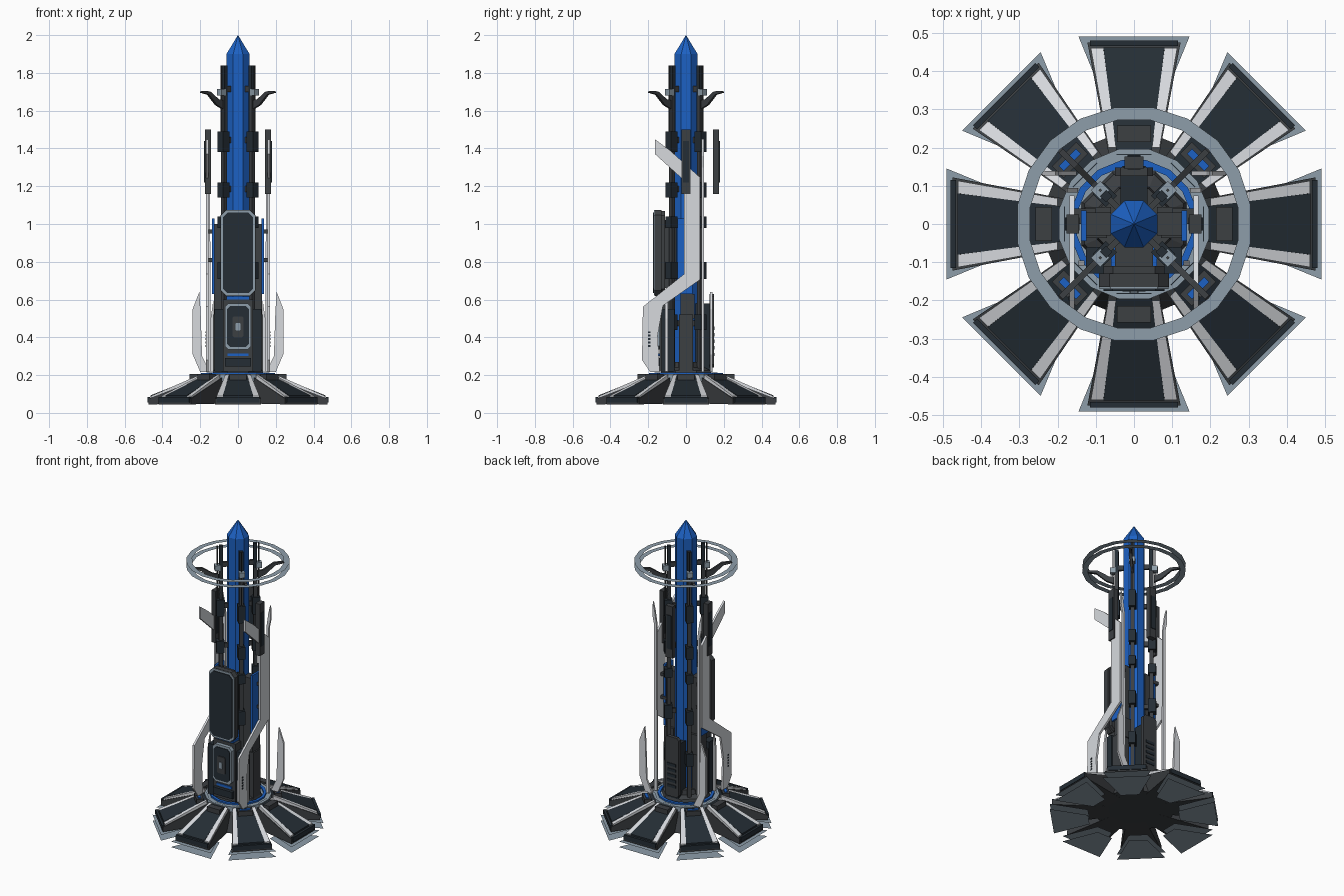
import bpy, bmesh, math
from mathutils import Matrix, Vector

if "Cube" in bpy.data.objects:
    bpy.data.objects.remove(bpy.data.objects["Cube"])


def material(name, r, g, b):
    m = bpy.data.materials.new(name)
    m.diffuse_color = (r, g, b, 1)
    m.use_nodes = True
    m.node_tree.nodes["Principled BSDF"].inputs["Base Color"].default_value = m.diffuse_color
    return m


BLUE = material("blue", 0.012, 0.12, 0.55)
DARK = material("dark_panel", 0.018, 0.027, 0.036)
CHAR = material("charcoal", 0.045, 0.05, 0.055)
SILVER = material("silver", 0.68, 0.7, 0.73)
SLATE = material("slate", 0.27, 0.34, 0.4)


def mesh(name, verts, faces, mat, ang=0):
    """Mesh object, turned by ang degrees about the tower axis."""
    bm = bmesh.new()
    rot = Matrix.Rotation(math.radians(ang), 3, 'Z')
    vs = [bm.verts.new(rot @ Vector(v)) for v in verts]
    for f in faces:
        bm.faces.new([vs[i] for i in f])
    bmesh.ops.recalc_face_normals(bm, faces=bm.faces)
    me = bpy.data.meshes.new(name)
    bm.to_mesh(me)
    bm.free()
    me.materials.append(mat)
    ob = bpy.data.objects.new(name, me)
    bpy.context.collection.objects.link(ob)
    return ob


def loft(name, loops, mat, ang=0, caps=True):
    """Skin a list of closed loops with equal point counts."""
    n = len(loops[0])
    faces = [(k * n + i, k * n + (i + 1) % n, (k + 1) * n + (i + 1) % n, (k + 1) * n + i)
             for k in range(len(loops) - 1) for i in range(n)]
    if caps:
        faces += [tuple(range(n)), tuple(range((len(loops) - 1) * n, len(loops) * n))]
    return mesh(name, [p for l in loops for p in l], faces, mat, ang)


def prism(name, pts, axis, lo, hi, mat, ang=0):
    """Extrude a 2D outline along x (pts = y,z) or y (pts = x,z)."""
    put = (lambda p, d: (d, p[0], p[1])) if axis == 'x' else (lambda p, d: (p[0], d, p[1]))
    return loft(name, [[put(p, d) for p in pts] for d in (lo, hi)], mat, ang)


def box(name, x, y, z, mat, ang=0):
    """Box from (lo, hi) ranges."""
    return prism(name, [(x[0], z[0]), (x[1], z[0]), (x[1], z[1]), (x[0], z[1])], 'y', *y, mat, ang)


def lathe(name, prof, n, mat, caps=True):
    off = math.pi / n
    return loft(name, [[(r * math.cos(off + 2 * math.pi * i / n), r * math.sin(off + 2 * math.pi * i / n), z)
                        for i in range(n)] for r, z in prof], mat, caps=caps)


def wedge(name, outer, inner, mat, ang):
    """Tapering slab pointing to -y; each end is (radius, x0, x1, z0, z1)."""
    return loft(name, [[(a, -r, c), (b, -r, c), (b, -r, d), (a, -r, d)]
                       for r, a, b, c, d in (outer, inner)], mat, ang)


def chamfered(w, z0, z1, c):
    return [(-w + c, z0), (w - c, z0), (w, z0 + c), (w, z1 - c),
            (w - c, z1), (-w + c, z1), (-w, z1 - c), (-w, z0 + c)]


# Central faceted spire
lathe("spire", [(0.066, 0.22), (0.066, 1.9), (0.0006, 2.0)], 8, BLUE)

# Foundation and collar rings
lathe("foundation", [(0.24, 0.05), (0.2, 0.13), (0.17, 0.2)], 16, CHAR)
lathe("silver_collar", [(0.165, 0.17), (0.2, 0.17), (0.2, 0.205), (0.165, 0.205)], 16, SLATE)
lathe("blue_collar", [(0.17, 0.2), (0.17, 0.215), (0.152, 0.215), (0.152, 0.2)], 16, BLUE)
lathe("core_foot", [(0.15, 0.2), (0.14, 0.225), (0.105, 0.24), (0.1, 0.27)], 8, CHAR)

# Eight base petals with trim strips, edge lip, layered flat sheets and inner block
for i in range(8):
    a = i * 45
    wedge("petal", (0.475, -0.122, 0.122, 0.045, 0.075), (0.15, -0.06, 0.06, 0.05, 0.2), CHAR, a)
    wedge("petal_panel", (0.462, -0.08, 0.08, 0.07, 0.093), (0.18, -0.045, 0.045, 0.17, 0.206), DARK, a)
    for s in (-1, 1):
        wedge("petal_strip", (0.46, s * 0.08, s * 0.113, 0.07, 0.09), (0.2, s * 0.047, s * 0.067, 0.17, 0.203), SILVER, a)
    box("petal_lip", (-0.115, 0.115), (-0.48, -0.465), (0.055, 0.085), DARK, a)
    for z in (0, 0.037):
        mesh("base_sheet", [(-0.145, -0.49, z), (0.145, -0.49, z), (0.055, -0.27, z), (-0.055, -0.27, z)],
             [(0, 1, 2, 3)], SLATE, a)
    box("petal_block", (-0.045, 0.045), (-0.258, -0.215), (0.15, 0.205), CHAR, a)
    if i % 2:
        box("petal_light", (-0.032, 0.032), (-0.246, -0.228), (0.2, 0.21), BLUE, a)

# Four slim diagonal rails with clamps, cubes, rods and swept fins
for a in (45, 135, 225, 315):
    box("rail", (-0.012, 0.012), (-0.116, -0.094), (0.22, 1.68), CHAR, a)
    box("rail_top", (-0.012, 0.012), (-0.114, -0.092), (1.42, 1.84), DARK, a)
    for z0, z1 in ((0.44, 0.52), (0.71, 0.8), (0.98, 1.04), (1.14, 1.22), (1.38, 1.49)):
        box("rail_clamp", (-0.021, 0.021), (-0.132, -0.084), (z0, z1), DARK, a)
    for z in (0.46, 0.74, 1.17, 1.43, 1.7):
        box("rail_stub", (-0.008, 0.008), (-0.1, -0.055), (z, z + 0.03), CHAR, a)
    box("rail_cube", (-0.017, 0.017), (-0.142, -0.108), (1.68, 1.715), SLATE, a)
    box("rod", (-0.003, 0.003), (-0.128, -0.122), (1.49, 1.84), CHAR, a)
    prism("swept_fin", [(-0.12, 1.61), (-0.165, 1.63), (-0.225, 1.685), (-0.278, 1.695),
                        (-0.27, 1.705), (-0.215, 1.702), (-0.15, 1.66), (-0.12, 1.655)],
          'x', -0.008, 0.008, CHAR, a)

# Two flat halo rings
for z in (1.696, 1.732):
    lathe("halo", [(0.309, z), (0.275, z)], 20, SLATE, caps=False)

# Hanging pods on the left, right and back
for a in (90, 180, 270):
    box("pod", (-0.025, 0.025), (-0.176, -0.144), (1.16, 1.5), CHAR, a)
    box("pod_cap", (-0.017, 0.017), (-0.18, -0.142), (1.22, 1.44), DARK, a)

# Side arms with side housings and blue strips
ARM = [(-0.164, 1.448), (-0.085, 1.39), (0.074, 1.247), (0.074, 0.705), (-0.122, 0.568), (-0.15, 0.41),
       (-0.14, 0.217), (-0.19, 0.217), (-0.233, 0.28), (-0.228, 0.562), (-0.01, 0.735), (-0.01, 1.23), (-0.164, 1.37)]
FIN = [(0.205, 0.64), (0.24, 0.55), (0.24, 0.31), (0.2, 0.217), (0.15, 0.217), (0.19, 0.3), (0.198, 0.54)]
STRIP = [(0.145, 0.217), (0.165, 0.217), (0.165, 1.3), (0.178, 1.36), (0.175, 1.45), (0.163, 1.4), (0.148, 1.3)]
for s in (-1, 1):
    prism("side_arm", ARM, 'x', s * 0.156, s * 0.169, SILVER)
    for k in range(5):
        box("arm_vent", sorted((s * 0.168, s * 0.171)), (-0.2, -0.188), (0.35 + k * 0.018, 0.36 + k * 0.018), DARK)
    box("side_housing", sorted((s * 0.07, s * 0.137)), (-0.037, 0.037), (0.22, 0.52), CHAR)
    box("side_housing_top", sorted((s * 0.06, s * 0.128)), (-0.03, 0.045), (0.5, 0.63), CHAR)
    box("side_blue_strip", sorted((s * 0.124, s * 0.138)), (-0.045, 0.035), (0.63, 1.03), BLUE)
    box("side_strip_mount", sorted((s * 0.06, s * 0.125)), (-0.03, 0.03), (0.62, 1.0), CHAR)
    for z in (0.8, 0.95):
        box("arm_bracket", sorted((s * 0.1, s * 0.158)), (0.0, 0.04), (z, z + 0.02), CHAR)
    # Rear corner fins and upright strips
    prism("rear_fin", [(s * x, z) for x, z in FIN], 'y', 0.127, 0.139, SILVER)
    prism("rear_strip", [(s * x, z) for x, z in STRIP], 'y', 0.082, 0.094, SILVER)
    # Front columns beside the lower console
    box("front_column", sorted((s * 0.07, s * 0.125)), (-0.13, -0.06), (0.22, 0.55), DARK)
    prism("front_column_trim", [(s * x, z) for x, z in
                                ((0.13, 0.22), (0.145, 0.22), (0.145, 0.5), (0.13, 0.6))], 'y', -0.11, -0.095, SILVER)

# Upper front screen
prism("screen_back", chamfered(0.08, 0.63, 1.07, 0.025), 'y', -0.135, -0.11, CHAR)
box("screen_mount", (-0.05, 0.05), (-0.115, -0.05), (0.66, 1.02), CHAR)
prism("screen_frame", chamfered(0.092, 0.62, 1.075, 0.028), 'y', -0.165, -0.13, CHAR)
prism("screen_trim", chamfered(0.09, 0.622, 1.073, 0.028), 'y', -0.17, -0.16, SLATE)
prism("screen_face", chamfered(0.08, 0.635, 1.06, 0.024), 'y', -0.175, -0.165, DARK)

# Lower front console with nested frames
box("console_body", (-0.08, 0.08), (-0.14, -0.06), (0.22, 0.6), CHAR)
prism("console_frame", chamfered(0.07, 0.335, 0.58, 0.02), 'y', -0.165, -0.135, SLATE)
prism("console_face", chamfered(0.057, 0.35, 0.565, 0.016), 'y', -0.17, -0.16, DARK)
prism("console_inner_frame", chamfered(0.03, 0.4, 0.51, 0.008), 'y', -0.176, -0.165, CHAR)
prism("console_button", chamfered(0.012, 0.435, 0.475, 0.003), 'y', -0.181, -0.17, SLATE)
box("console_blue_top", (-0.06, 0.06), (-0.135, -0.06), (0.6, 0.615), BLUE)
box("console_blue_low", (-0.055, 0.055), (-0.146, -0.135), (0.3, 0.315), BLUE)
box("console_step", (-0.07, 0.07), (-0.16, -0.13), (0.245, 0.29), DARK)

# Back panel with slots
prism("back_panel", chamfered(0.05, 0.24, 0.63, 0.015), 'y', 0.125, 0.148, CHAR)
box("back_mount", (-0.035, 0.035), (0.05, 0.13), (0.22, 0.58), DARK)
for k in range(5):
    box("back_slot", (-0.03, 0.03), (0.146, 0.152), (0.3 + k * 0.035, 0.318 + k * 0.035), DARK)
